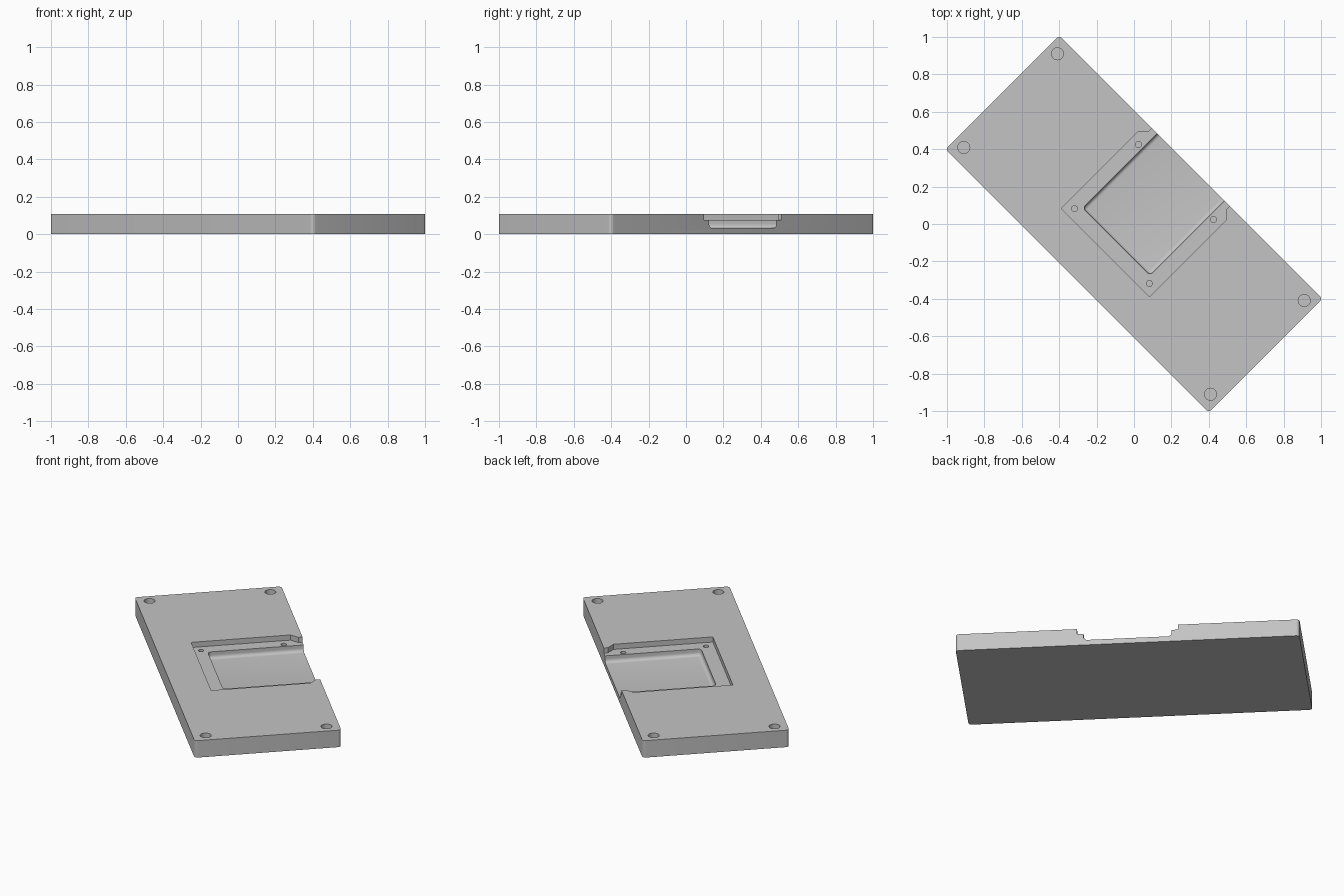
import bpy, bmesh, math
from mathutils import Matrix

if "Cube" in bpy.data.objects:
    bpy.data.objects.remove(bpy.data.objects["Cube"])

HU, HV, H = 0.996, 0.43, 0.108      # half length, half width, thickness
LEDGE, FLOOR = 0.075, 0.033         # heights of the two recess levels

grey = bpy.data.materials.new("light grey")
grey.diffuse_color = (0.55, 0.55, 0.55, 1)
grey.use_nodes = True
grey.node_tree.nodes["Principled BSDF"].inputs["Base Color"].default_value = grey.diffuse_color


def finish(bm, name):
    bmesh.ops.recalc_face_normals(bm, faces=bm.faces)
    mesh = bpy.data.meshes.new(name)
    bm.to_mesh(mesh)
    bm.free()
    mesh.materials.append(grey)
    ob = bpy.data.objects.new(name, mesh)
    bpy.context.collection.objects.link(ob)
    return ob


def prism(name, outline, z0, z1):
    bm = bmesh.new()
    face = bm.faces.new([bm.verts.new((x, y, z0)) for x, y in outline])
    ext = bmesh.ops.extrude_face_region(bm, geom=[face])
    verts = [g for g in ext["geom"] if isinstance(g, bmesh.types.BMVert)]
    bmesh.ops.translate(bm, verts=verts, vec=(0, 0, z1 - z0))
    return finish(bm, name)


def circle(x, y, r, n=32):
    return [(x + r * math.cos(math.tau * i / n), y + r * math.sin(math.tau * i / n))
            for i in range(n)]


def rounded_rect(hx, hy, r, n=6):
    pts = []
    for q, (sx, sy) in enumerate([(1, 1), (-1, 1), (-1, -1), (1, -1)]):
        for i in range(n + 1):
            a = math.pi / 2 * (q + i / n)
            pts.append((sx * (hx - r) + r * math.cos(a), sy * (hy - r) + r * math.sin(a)))
    return pts


# Plate with softly rounded corners
plate = prism("base_plate", rounded_rect(HU, HV, 0.02), 0, H)
cutters = []

# Shallow recess, narrowing by chamfers where it leaves the long edge
half = [(0.333, -0.216), (0.333, 0.366), (0.293, 0.406), (0.293, 0.6)]
cutters.append(prism("recess_cutter", half + [(-x, y) for x, y in reversed(half)], LEDGE, 0.2))

# Deeper pocket with filleted floor, open through the long edge
bm = bmesh.new()
bmesh.ops.create_cube(bm, size=1)
y0, y1, z1 = -0.133, 0.7, 0.25
bmesh.ops.transform(bm, verts=bm.verts, matrix=(
    Matrix.Translation((0, (y0 + y1) / 2, (FLOOR + z1) / 2))
    @ Matrix.Diagonal((0.51, y1 - y0, z1 - FLOOR, 1))))
bmesh.ops.bevel(bm, geom=bm.edges[:], offset=0.022, segments=6, profile=0.5, affect='EDGES')
cutters.append(finish(bm, "pocket_cutter"))

# Corner holes in the plate and small screw holes in the ledge
for s in (-1, 1):
    for y in (-0.354, 0.354):
        cutters.append(prism("corner_hole_cutter", circle(s * 0.933, y, 0.032), 0.055, 0.2))
    for y in (-0.167, 0.318):
        cutters.append(prism("screw_hole_cutter", circle(s * 0.283, y, 0.016, 24), 0.035, 0.2))

# Cut everything, then drop the cutters
bpy.context.view_layer.objects.active = plate
plate.select_set(True)
for c in cutters:
    mod = plate.modifiers.new("cut", 'BOOLEAN')
    mod.operation, mod.solver, mod.object = 'DIFFERENCE', 'EXACT', c
    bpy.ops.object.modifier_apply(modifier=mod.name)
    bpy.data.objects.remove(c, do_unlink=True)

# Turn the plate diagonally
plate.data.transform(Matrix.Rotation(-math.pi / 4, 4, 'Z'))
bpy.ops.object.shade_smooth_by_angle(angle=math.radians(30))
